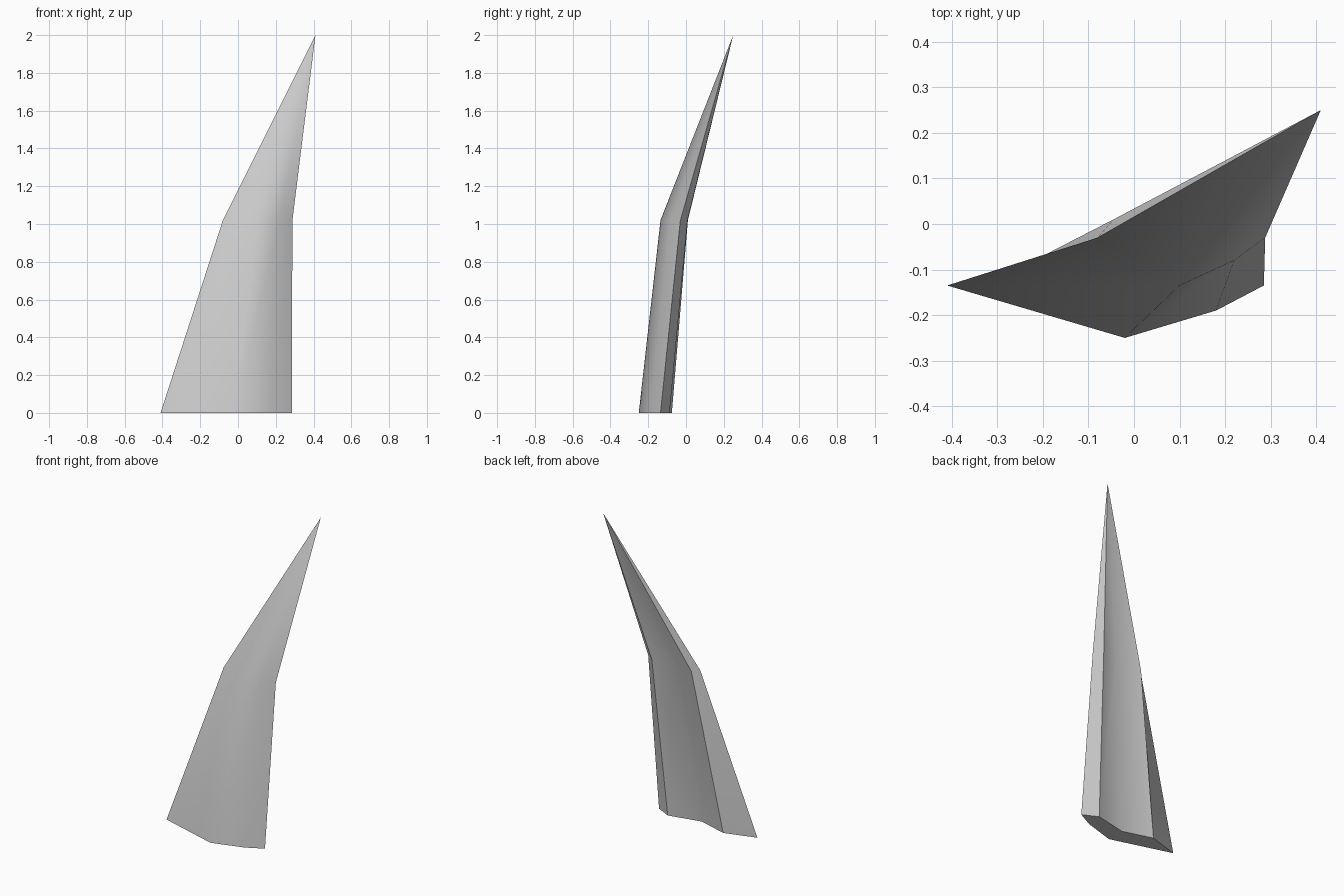
import bpy
import bmesh

default_cube = bpy.data.objects.get("Cube")
if default_cube:
    bpy.data.objects.remove(default_cube, do_unlink=True)

# One flat material
grey = bpy.data.materials.new("light_grey")
grey.use_nodes = True
colour = (0.6, 0.6, 0.6, 1.0)
grey.diffuse_color = colour
shader = next(n for n in grey.node_tree.nodes if n.type == "BSDF_PRINCIPLED")
shader.inputs["Base Color"].default_value = colour

# Cross-sections, starting at the thin edge and running round the front
base_section = [(-0.41, -0.135), (-0.02, -0.25), (0.18, -0.19), (0.285, -0.135),
                (0.19, -0.087), (-0.02, -0.132), (-0.21, -0.075)]
bend_section = [(-0.08, -0.03), (0.10, -0.135), (0.22, -0.08), (0.288, -0.03),
                (0.236, 0.008), (0.11, -0.03), (-0.045, 0.01)]
bend_height = 1.02
tip_point = (0.41, 0.25, 2.0)
sharp_corners = {0, 3, 4, 6}


def add_ring(bm, section, height):
    return [bm.verts.new((x, y, height)) for x, y in section]


def mark_sharp(bm, first, second):
    edge = bm.edges.get((first, second))
    if edge:
        edge.smooth = False


# Curved spike: base, bend and a single tip
bm = bmesh.new()
lower = add_ring(bm, base_section, 0.0)
middle = add_ring(bm, bend_section, bend_height)
tip = bm.verts.new(tip_point)
count = len(lower)
for i in range(count):
    j = (i + 1) % count
    bm.faces.new((lower[i], lower[j], middle[j], middle[i]))
    bm.faces.new((middle[i], middle[j], tip))
bm.faces.new(list(reversed(lower)))

# Smooth sides with crisp corners and a crisp base rim
for face in bm.faces:
    face.smooth = True
for i in range(count):
    mark_sharp(bm, lower[i], lower[(i + 1) % count])
    if i in sharp_corners:
        mark_sharp(bm, lower[i], middle[i])
        mark_sharp(bm, middle[i], tip)
bmesh.ops.recalc_face_normals(bm, faces=bm.faces[:])

mesh = bpy.data.meshes.new("curved_spike")
bm.to_mesh(mesh)
bm.free()
mesh.materials.append(grey)
spike = bpy.data.objects.new("curved_spike", mesh)
bpy.context.collection.objects.link(spike)
